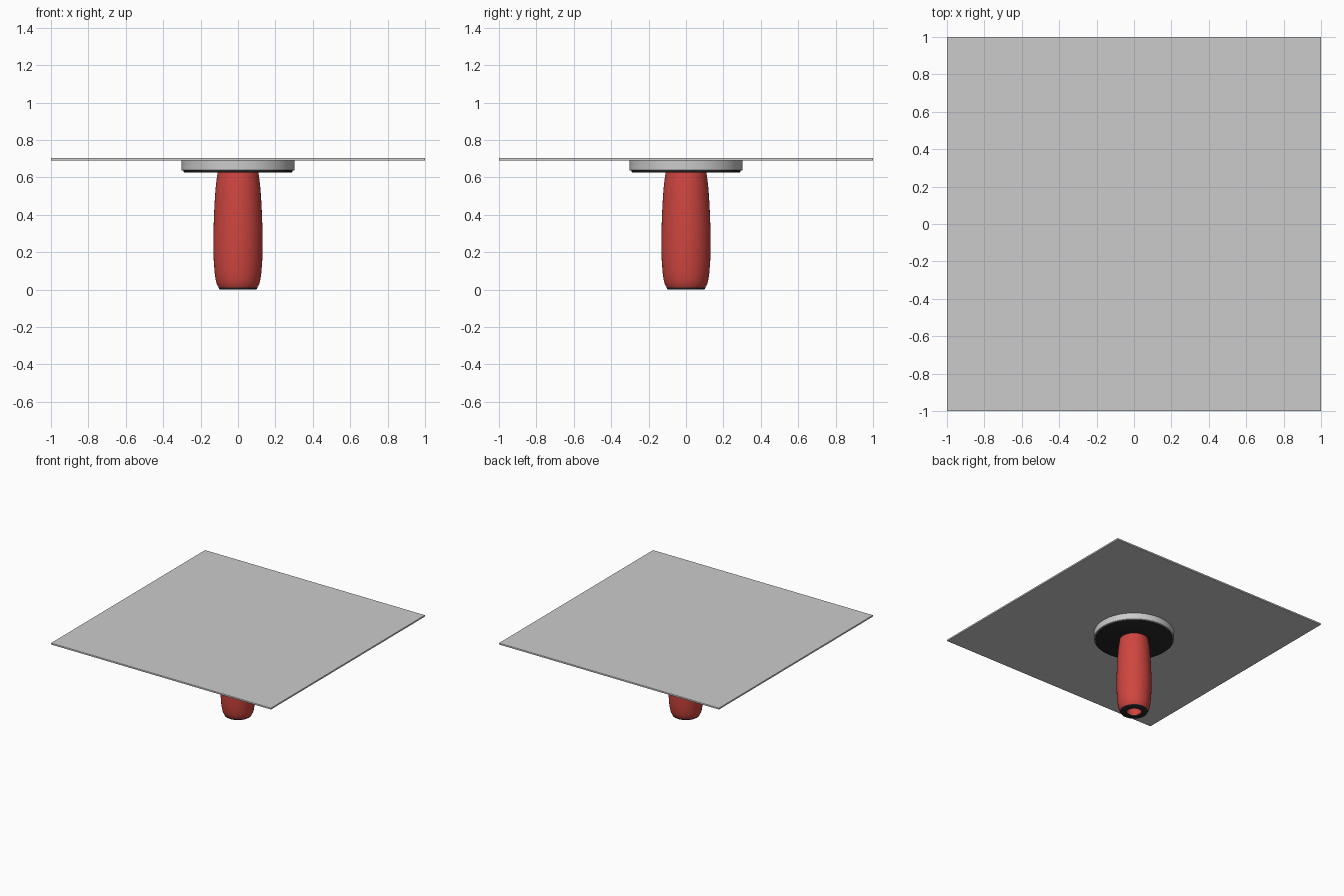
import bpy, bmesh, math

if "Cube" in bpy.data.objects:
    bpy.data.objects.remove(bpy.data.objects["Cube"])

def material(name, color):
    m = bpy.data.materials.new(name)
    m.diffuse_color = color
    m.use_nodes = True
    m.node_tree.nodes["Principled BSDF"].inputs["Base Color"].default_value = m.diffuse_color
    return m

red = material("red_grip", (0.62, 0.06, 0.05, 1))
black = material("black_rubber", (0.02, 0.02, 0.02, 1))

def lathe(name, profile, mat=None, steps=64):
    """Revolve (radius, z) points around the z axis."""
    bm = bmesh.new()
    rings = []
    for r, z in profile:
        if r == 0:
            rings.append([bm.verts.new((0, 0, z))] * steps)
        else:
            rings.append([bm.verts.new((r * math.cos(2 * math.pi * i / steps),
                                        r * math.sin(2 * math.pi * i / steps), z))
                          for i in range(steps)])
    for a, b in zip(rings, rings[1:]):
        for i in range(steps):
            j = (i + 1) % steps
            bm.faces.new(list(dict.fromkeys((a[i], a[j], b[j], b[i]))))
    bmesh.ops.recalc_face_normals(bm, faces=bm.faces)
    me = bpy.data.meshes.new(name)
    bm.to_mesh(me)
    bm.free()
    ob = bpy.data.objects.new(name, me)
    bpy.context.collection.objects.link(ob)
    if mat:
        me.materials.append(mat)
    bpy.ops.object.select_all(action='DESELECT')
    ob.select_set(True)
    bpy.context.view_layer.objects.active = ob
    bpy.ops.object.shade_smooth_by_angle(angle=math.radians(35))
    return ob

# Thin square plate
bpy.ops.mesh.primitive_cube_add(size=1, location=(0, 0, 0.697))
plate = bpy.context.object
plate.name = "square_plate"
plate.scale = (2, 2, 0.014)
bpy.ops.object.transform_apply(location=False, rotation=False, scale=True)
bev = plate.modifiers.new("edge", 'BEVEL')
bev.width = 0.003
bev.segments = 2

# Round mounting disc and its black pad underneath
lathe("mounting_disc", [(0, 0.692), (0.302, 0.692), (0.302, 0.639), (0.299, 0.636), (0, 0.636)])
lathe("disc_pad", [(0, 0.637), (0.292, 0.637), (0.292, 0.629), (0.288, 0.627), (0, 0.627)], black)

# Barrel-shaped grip with a bore in the bottom end
lathe("handle_grip", [
    (0, 0.632), (0.108, 0.632), (0.113, 0.60), (0.12, 0.54), (0.126, 0.45),
    (0.130, 0.35), (0.132, 0.25), (0.130, 0.16), (0.125, 0.09), (0.119, 0.05),
    (0.112, 0.025), (0.101, 0.008), (0.056, 0.008), (0.056, 0.12), (0, 0.12)], red)

# Black ring on the handle end
lathe("handle_end_ring", [
    (0.057, 0.012), (0.104, 0.012), (0.102, 0.004), (0.096, 0), (0.057, 0), (0.057, 0.012)], black)
